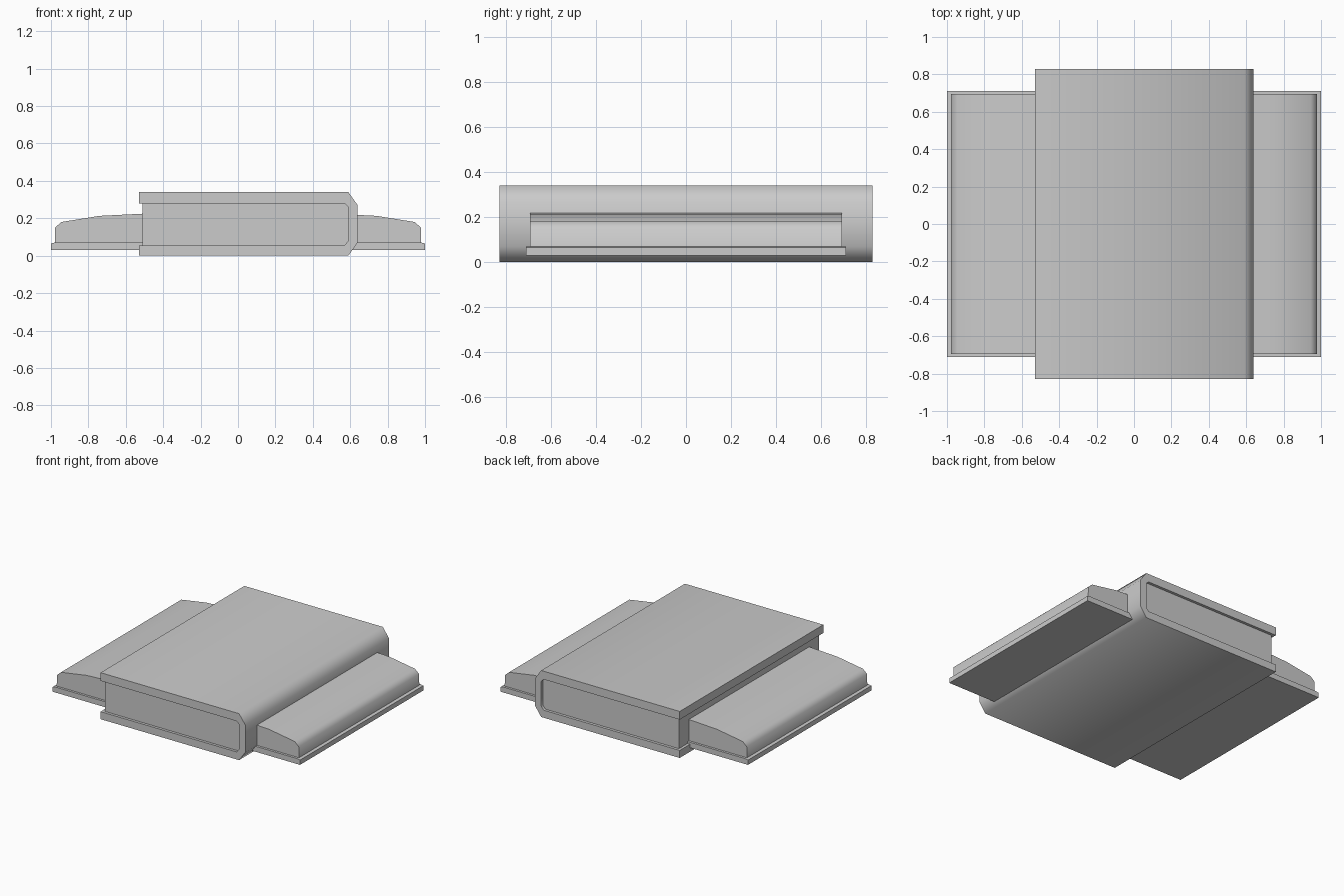
import bpy, bmesh, math

cube = bpy.data.objects.get("Cube")
if cube:
    bpy.data.objects.remove(cube, do_unlink=True)

# One flat grey for every part
grey = bpy.data.materials.new("plain_grey")
grey.use_nodes = True
GREY = (0.6, 0.6, 0.6, 1)
grey.diffuse_color = GREY
grey.node_tree.nodes["Principled BSDF"].inputs["Base Color"].default_value = GREY


def extrude_profile(name, points, half_depth, smooth_angle=60):
    """Sweep a closed XZ profile symmetrically along y."""
    bm = bmesh.new()
    face = bm.faces.new([bm.verts.new((x, -half_depth, z)) for x, z in points])
    swept = bmesh.ops.extrude_face_region(bm, geom=[face])["geom"]
    verts = [v for v in swept if isinstance(v, bmesh.types.BMVert)]
    bmesh.ops.translate(bm, verts=verts, vec=(0, 2 * half_depth, 0))
    bmesh.ops.recalc_face_normals(bm, faces=bm.faces)
    for f in bm.faces:
        f.smooth = True
    mesh = bpy.data.meshes.new(name)
    bm.to_mesh(mesh)
    bm.free()
    mesh.set_sharp_from_angle(angle=math.radians(smooth_angle))
    mesh.materials.append(grey)
    obj = bpy.data.objects.new(name, mesh)
    bpy.context.collection.objects.link(obj)
    return obj


def mirrored_profile(right_side):
    """Close a profile, given bottom to top on +x, by mirroring it to -x."""
    return right_side + [(-x, z) for x, z in reversed(right_side)]


# Folded cover: two boards joined by a chamfered spine, open on -x
extrude_profile("cover", [
    (-0.53, 0), (0.59, 0), (0.64, 0.07), (0.64, 0.27), (0.59, 0.34), (-0.53, 0.34),
    (-0.53, 0.28), (0.57, 0.28), (0.59, 0.26), (0.59, 0.08), (0.57, 0.055), (-0.53, 0.055),
], 0.83)

# Page block, set slightly inside the cover
extrude_profile("page_block", [
    (-0.51, 0.05), (0.60, 0.05), (0.60, 0.285), (-0.51, 0.285),
], 0.81)

# Wide slab passing through the block, with a gently arched top
extrude_profile("slab_body", mirrored_profile([
    (0.98, 0.04), (0.978, 0.15), (0.945, 0.18), (0.74, 0.213), (0.5, 0.225),
]), 0.695)

# Thin lip around the foot of the slab
extrude_profile("slab_lip", mirrored_profile([
    (1.0, 0.03), (1.0, 0.065), (0.98, 0.07),
]), 0.712)
